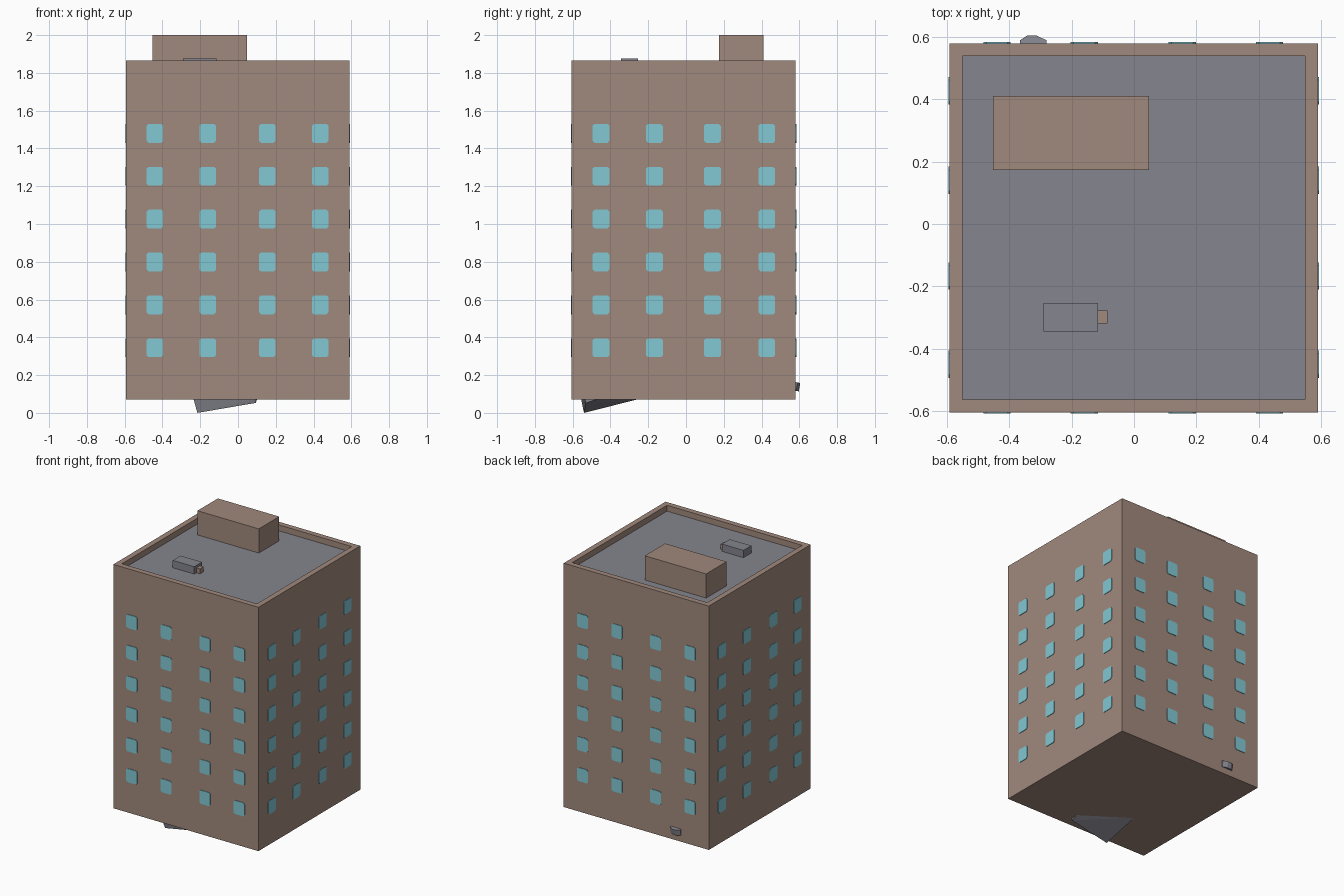
import bpy, bmesh, math
from mathutils import Vector, Matrix

if "Cube" in bpy.data.objects:
    bpy.data.objects.remove(bpy.data.objects["Cube"])


def material(name, r, g, b):
    m = bpy.data.materials.new(name)
    lin = [((c / 255 + 0.055) / 1.055) ** 2.4 for c in (r, g, b)]
    m.diffuse_color = (*lin, 1)
    m.use_nodes = True
    m.node_tree.nodes["Principled BSDF"].inputs["Base Color"].default_value = m.diffuse_color
    return m


BROWN = material("brown wall", 160, 137, 125)
GREY = material("roof grey", 133, 133, 142)
CYAN = material("window cyan", 130, 200, 212)


def finish(name, bm, *mats):
    bmesh.ops.recalc_face_normals(bm, faces=bm.faces[:])
    me = bpy.data.meshes.new(name)
    bm.to_mesh(me)
    bm.free()
    for m in mats:
        me.materials.append(m)
    ob = bpy.data.objects.new(name, me)
    bpy.context.collection.objects.link(ob)
    return ob


def box_mesh(lo, hi):
    bm = bmesh.new()
    bmesh.ops.create_cube(bm, size=1)
    lo, hi = Vector(lo), Vector(hi)
    size, mid = hi - lo, (lo + hi) / 2
    for v in bm.verts:
        v.co = Vector([v.co[i] * size[i] + mid[i] for i in range(3)])
    return bm


# Tower block: inset top face sunk to leave a parapet around the grey roof
X0, X1, Y0, Y1 = -0.592, 0.59, -0.605, 0.58
bm = box_mesh((X0, Y0, 0.07), (X1, Y1, 1.865))
top = max(bm.faces, key=lambda f: f.calc_center_median().z)
bmesh.ops.inset_region(bm, faces=[top], thickness=0.058)
lid = bmesh.ops.extrude_face_region(bm, geom=[top])["geom"]
bmesh.ops.delete(bm, geom=[top], context='FACES_ONLY')
for e in lid:
    if isinstance(e, bmesh.types.BMVert):
        e.co.z = 1.822
    elif isinstance(e, bmesh.types.BMFace):
        e.material_index = 1
finish("tower", bm, BROWN, GREY)

# Roof structures
finish("stair_house", box_mesh((-0.452, 0.174, 1.82), (0.048, 0.411, 2.0)), BROWN)
finish("roof_unit", box_mesh((-0.29, -0.345, 1.82), (-0.115, -0.254, 1.876)), GREY)
finish("roof_unit_outlet", box_mesh((-0.115, -0.32, 1.82), (-0.085, -0.278, 1.858)), BROWN)


# Windows: thin chamfered plates, one grid per wall
def window_wall(name, columns, place, turn):
    bm = bmesh.new()
    w, h, c, t = 0.044, 0.05, 0.01, 0.004
    outline = [(w - c, -h), (w, c - h), (w, h - c), (w - c, h),
               (c - w, h), (-w, h - c), (-w, c - h), (c - w, -h)]
    for col in columns:
        for row in range(6):
            z = 0.345 + row * 0.227
            mat = Matrix.Translation(place(col, z)) @ Matrix.Rotation(turn, 4, 'Z')
            face = bm.faces.new([bm.verts.new(mat @ Vector((x, 0.002, y))) for x, y in outline])
            ext = bmesh.ops.extrude_face_region(bm, geom=[face])["geom"]
            step = mat.to_3x3() @ Vector((0, -t - 0.002, 0))
            bmesh.ops.translate(bm, vec=step, verts=[v for v in ext if isinstance(v, bmesh.types.BMVert)])
            bm.faces.remove(face)
    finish(name, bm, CYAN)


cols_x = (-0.44, -0.16, 0.155, 0.435)
cols_y = (-0.45, -0.167, 0.14, 0.428)
window_wall("front_windows", cols_x, lambda c, z: (c, Y0, z), 0)
window_wall("back_windows", cols_x, lambda c, z: (c, Y1, z), math.pi)
window_wall("right_windows", cols_y, lambda c, z: (X1, c, z), math.pi / 2)
window_wall("left_windows", cols_y, lambda c, z: (X0, c, z), -math.pi / 2)

# Tilted slab corner poking out below the base
bm = bmesh.new()
for p in [(-0.215, -0.54, 0), (0.095, -0.53, 0.053), (-0.235, -0.555, 0.072),
          (0.095, -0.535, 0.072), (-0.22, -0.255, 0.072), (0.1, -0.47, 0.072)]:
    bm.verts.new(p)
bmesh.ops.convex_hull(bm, input=bm.verts[:])
finish("base_slab", bm, GREY)

# Small tilted rounded vent low on the back wall
bm = bmesh.new()
arc = [(-0.366, 0.57), (-0.366, 0.585), (-0.343, 0.6), (-0.313, 0.6), (-0.281, 0.585), (-0.281, 0.57)]
for z, dy in ((0.118, -0.003), (0.162, 0.005)):
    for x, y in arc:
        bm.verts.new((x, y + dy, z - (y - 0.58) * 0.2))
bmesh.ops.convex_hull(bm, input=bm.verts[:])
finish("wall_vent", bm, GREY)
